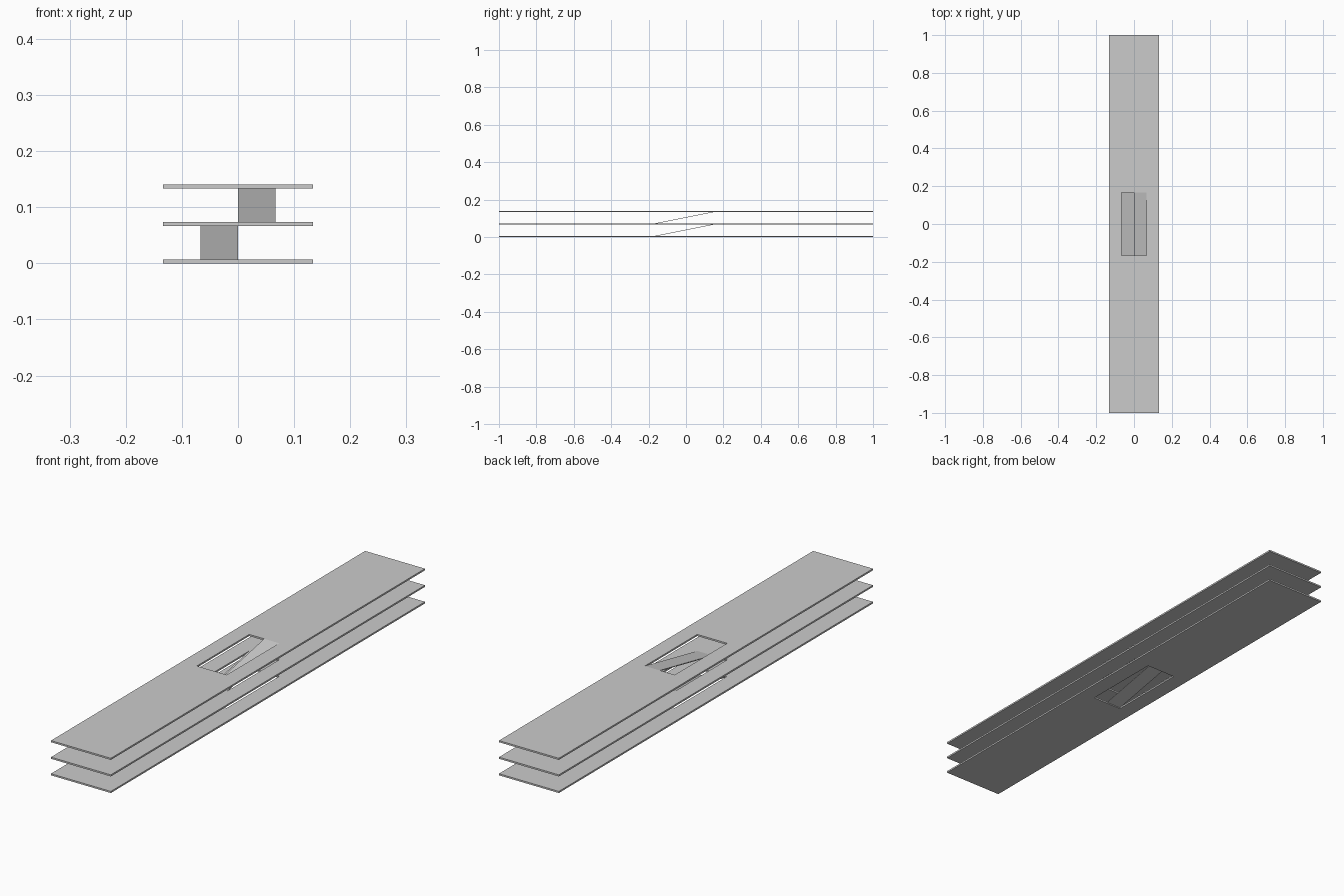
import bpy, bmesh

if "Cube" in bpy.data.objects:
    bpy.data.objects.remove(bpy.data.objects["Cube"])

W, L = 0.1333, 1.0         # slab half width and half length
HW, HL = 0.0667, 0.1667    # ramp opening half width and half length
T, STOREY = 0.0067, 0.0667 # slab thickness, floor spacing
RAMP_T = 0.003


def finish(bm, name):
    bmesh.ops.recalc_face_normals(bm, faces=bm.faces)
    mesh = bpy.data.meshes.new(name)
    bm.to_mesh(mesh)
    bm.free()
    obj = bpy.data.objects.new(name, mesh)
    bpy.context.collection.objects.link(obj)
    return obj


def extrude_up(bm, height):
    ext = bmesh.ops.extrude_face_region(bm, geom=bm.faces[:])
    verts = [g for g in ext["geom"] if isinstance(g, bmesh.types.BMVert)]
    bmesh.ops.translate(bm, verts=verts, vec=(0, 0, height))
    return bm


def floor_slab(name, z):
    # Rectangular deck with a central opening
    bm = bmesh.new()
    rings = [[bm.verts.new((sx * a, sy * b, z))
              for sx, sy in ((-1, -1), (1, -1), (1, 1), (-1, 1))]
             for a, b in ((W, L), (HW, HL))]
    outer, inner = rings
    for i in range(4):
        j = (i + 1) % 4
        bm.faces.new((outer[i], outer[j], inner[j], inner[i]))
    extrude_up(bm, T)
    # the source face ring is the underside and is kept by the extrusion
    return finish(bm, name)


def ramp(name, x0, x1, z):
    # Thin sloping sheet from one deck surface to the next
    bm = bmesh.new()
    low, high = z + T - RAMP_T, z + T + STOREY - RAMP_T
    bm.faces.new([bm.verts.new(p) for p in (
        (x0, -HL, low), (x1, -HL, low), (x1, HL, high), (x0, HL, high))])
    extrude_up(bm, RAMP_T)
    return finish(bm, name)


# Three decks
for i, name in enumerate(("lower_floor", "middle_floor", "upper_floor")):
    floor_slab(name, i * STOREY)

# Two ramps side by side, one per storey
ramp("lower_ramp", -HW, 0, 0)
ramp("upper_ramp", 0, HW, STOREY)
